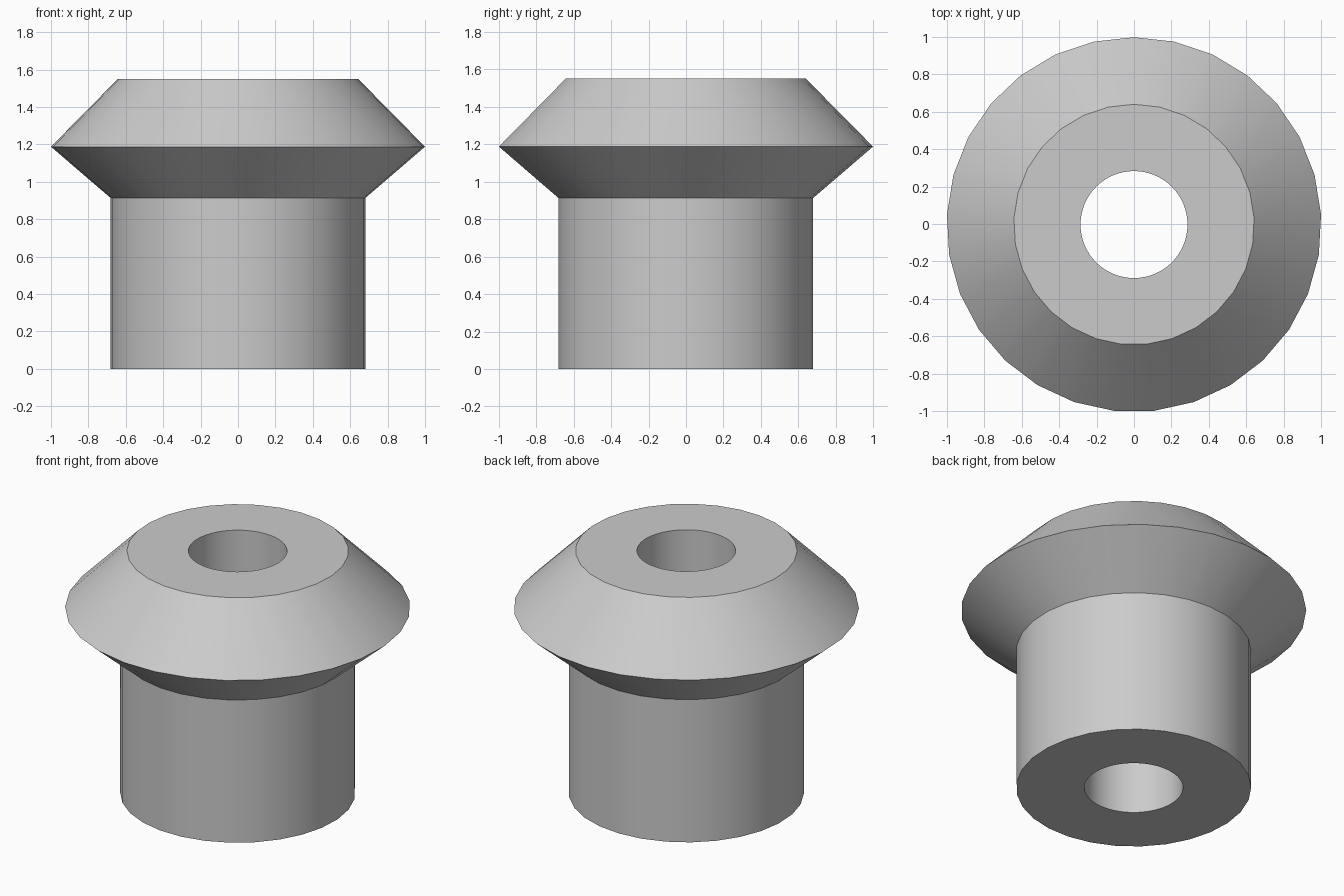
import bpy
import bmesh
from math import sin, cos, tau, radians

cube = bpy.data.objects.get("Cube")
if cube:
    bpy.data.objects.remove(cube)

SIDES = 29
HOLE_SIDES = 64
CENTRE_Y = -0.003

grey = bpy.data.materials.new("plain grey")
grey.use_nodes = True
colour = (0.6, 0.6, 0.6, 1)
grey.diffuse_color = colour
grey.node_tree.nodes["Principled BSDF"].inputs["Base Color"].default_value = colour


def lathe(name, profile, sides):
    """Closed solid from (radius, height) rings, with one corner facing +y."""
    bm = bmesh.new()
    rings = [[bm.verts.new((r * sin(tau * i / sides), r * cos(tau * i / sides), z))
              for i in range(sides)] for r, z in profile]
    for low, high in zip(rings, rings[1:]):
        for i in range(sides):
            j = (i + 1) % sides
            bm.faces.new((low[i], low[j], high[j], high[i]))
    bm.faces.new(rings[0])
    bm.faces.new(rings[-1])
    bmesh.ops.recalc_face_normals(bm, faces=bm.faces)
    mesh = bpy.data.meshes.new(name)
    bm.to_mesh(mesh)
    bm.free()
    mesh.materials.append(grey)
    obj = bpy.data.objects.new(name, mesh)
    obj.location.y = CENTRE_Y
    bpy.context.collection.objects.link(obj)
    return obj


# Stem with flared, bevelled head
body = lathe("flanged_bushing",
             [(0.682, 0), (0.682, 0.913), (1.0015, 1.187), (0.643, 1.55)], SIDES)

# Bore through the whole height
cutter = lathe("bore_cutter", [(0.286, -0.2), (0.286, 1.8)], HOLE_SIDES)
cutter.hide_render = True

bore = body.modifiers.new("bore", 'BOOLEAN')
bore.operation = 'DIFFERENCE'
bore.solver = 'EXACT'
bore.object = cutter

bpy.ops.object.select_all(action='DESELECT')
bpy.context.view_layer.objects.active = body
body.select_set(True)
bpy.ops.object.modifier_apply(modifier=bore.name)
bpy.data.objects.remove(cutter)

# Smooth round walls, crisp rims
bpy.ops.object.shade_smooth_by_angle(angle=radians(30))
